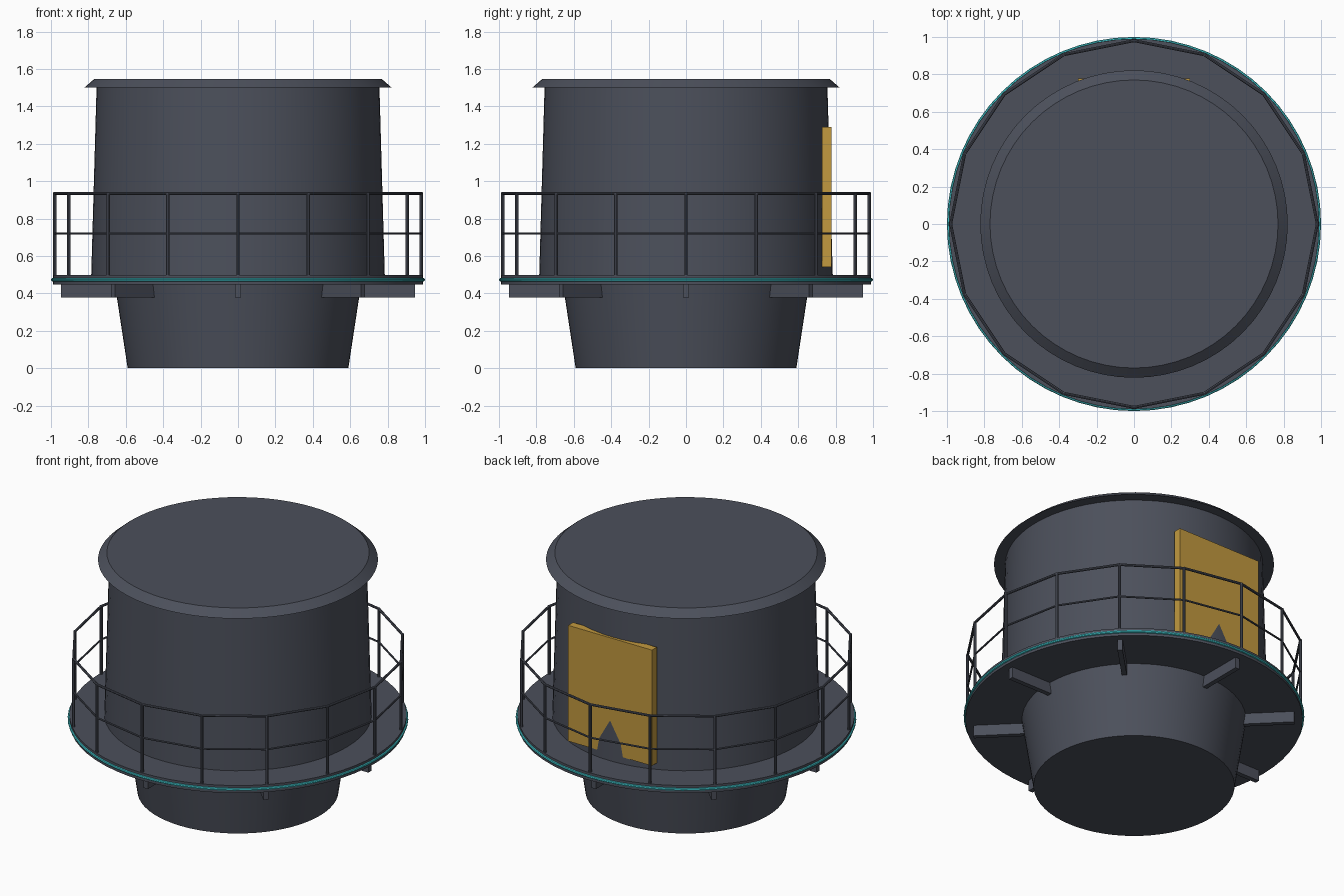
import bpy, math
from mathutils import Vector

if "Cube" in bpy.data.objects:
    bpy.data.objects.remove(bpy.data.objects["Cube"])


def material(name, rgb):
    m = bpy.data.materials.new(name)
    m.diffuse_color = (*rgb, 1)
    m.use_nodes = True
    m.node_tree.nodes["Principled BSDF"].inputs["Base Color"].default_value = m.diffuse_color
    return m


SLATE = material("slate_metal", (0.072, 0.080, 0.105))
GOLD = material("gold_panel", (0.54, 0.32, 0.05))
CYAN = material("cyan_glow", (0.05, 0.56, 0.60))


def finish(name, mat, smooth=True):
    ob = bpy.context.object
    ob.name = name
    ob.data.materials.append(mat)
    if smooth:
        bpy.ops.object.shade_smooth_by_angle(angle=math.radians(30))
    return ob


def drum(name, r_low, r_high, z_low, z_high, mat=SLATE, sides=64):
    bpy.ops.mesh.primitive_cone_add(vertices=sides, radius1=r_low, radius2=r_high,
                                    depth=z_high - z_low,
                                    location=(0, 0, (z_low + z_high) / 2))
    return finish(name, mat)


def box(name, size, loc, mat=SLATE, turn=0):
    bpy.ops.mesh.primitive_cube_add(size=1, location=loc, rotation=(0, 0, turn))
    ob = finish(name, mat, False)
    ob.scale = size
    return ob


def ring(name, radius, thickness, z, sides, mat=SLATE, smooth=True):
    bpy.ops.mesh.primitive_torus_add(major_radius=radius, minor_radius=thickness,
                                     major_segments=sides, minor_segments=8,
                                     location=(0, 0, z))
    return finish(name, mat, smooth)


# Tower: tapered foot, walkway deck, drum body and bevelled roof
drum("foot", 0.59, 0.66, 0.0, 0.46)
drum("deck", 0.99, 0.99, 0.448, 0.497)
drum("body", 0.785, 0.756, 0.49, 1.51)
drum("roof", 0.822, 0.77, 1.5, 1.545)

# Glowing band round the deck edge
ring("deck_light", 0.991, 0.009, 0.473, 64, CYAN)

# Handrails and their posts
POSTS = 16
ring("top_rail", 0.98, 0.008, 0.935, POSTS, smooth=False)
ring("middle_rail", 0.98, 0.006, 0.72, POSTS, smooth=False)
for i in range(POSTS):
    a = math.tau * i / POSTS
    bpy.ops.mesh.primitive_cylinder_add(
        vertices=8, radius=0.009, depth=0.45,
        location=(0.98 * math.cos(a), 0.98 * math.sin(a), 0.715))
    finish("rail_post", SLATE)

# Radial brackets under the deck
for i in range(8):
    a = math.tau * i / 8
    spot = Vector((math.cos(a), math.sin(a), 0)) * 0.795
    box("deck_bracket", (0.30, 0.03, 0.075), (spot.x, spot.y, 0.415), turn=a)

# Flat door panel on the back, partly sunk into the body
box("door_panel", (0.60, 0.05, 0.75), (0, 0.7525, 0.915), GOLD)
